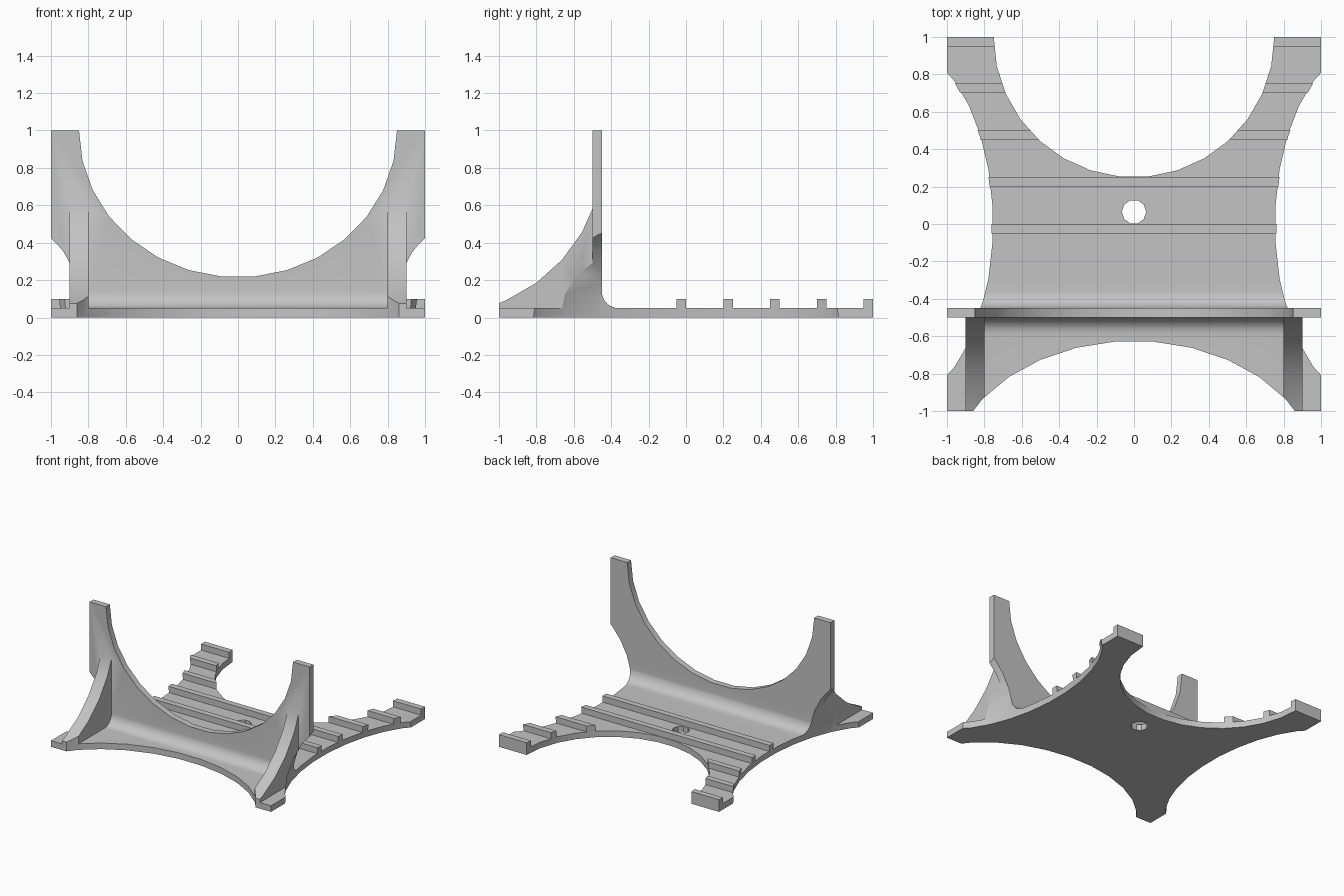
import bpy, bmesh
from math import cos, sin, radians
from mathutils import Matrix

cube = bpy.data.objects.get("Cube")
if cube:
    bpy.data.objects.remove(cube, do_unlink=True)

grey = bpy.data.materials.new("plain_grey")
grey.use_nodes = True
grey.diffuse_color = (0.55, 0.55, 0.55, 1)
grey.node_tree.nodes["Principled BSDF"].inputs["Base Color"].default_value = (0.55, 0.55, 0.55, 1)


def finish(name, bm):
    bmesh.ops.recalc_face_normals(bm, faces=bm.faces)
    mesh = bpy.data.meshes.new(name)
    bm.to_mesh(mesh)
    bm.free()
    mesh.materials.append(grey)
    obj = bpy.data.objects.new(name, mesh)
    bpy.context.collection.objects.link(obj)
    return obj


def prism(name, outline, axis, start, end):
    """Extrude a 2D outline along an axis; the outline uses the other two axes in order."""
    bm = bmesh.new()
    verts = []
    for point in outline:
        co = list(point)
        co.insert("xyz".index(axis), start)
        verts.append(bm.verts.new(co))
    result = bmesh.ops.extrude_face_region(bm, geom=[bm.faces.new(verts)])
    shift = [0, 0, 0]
    shift["xyz".index(axis)] = end - start
    moved = [g for g in result["geom"] if isinstance(g, bmesh.types.BMVert)]
    bmesh.ops.translate(bm, verts=moved, vec=shift)
    # The starting cap is kept or rebuilt so that the solid is closed
    edges = [e for e in bm.edges if e.is_boundary]
    if edges:
        bmesh.ops.holes_fill(bm, edges=edges)
    return finish(name, bm)


def arc(centre, rx, ry, first, last, steps):
    angles = [radians(first + (last - first) * i / steps) for i in range(steps + 1)]
    return [(centre[0] + rx * cos(a), centre[1] + ry * sin(a)) for a in angles]


def ellipse(centre, rx, ry, sides=30):
    return arc(centre, rx, ry, 0, 360, sides)[:-1]


def combine(target, tool, operation):
    mod = target.modifiers.new(operation.lower(), "BOOLEAN")
    mod.operation = operation
    mod.solver = "EXACT"
    mod.object = tool
    bpy.context.view_layer.objects.active = target
    bpy.ops.object.modifier_apply(modifier=mod.name)
    bpy.data.objects.remove(tool, do_unlink=True)


# Side profile: base plate, ribs, upright wall and its two fillets
plate, rib, fillet = 0.05, 0.1, 0.09
profile = [(-1, 0), (1, 0)]
for y in (1, 0.75, 0.5, 0.25, 0):
    if y < 1:
        profile.append((y, plate))
    profile += [(y, rib), (y - 0.05, rib), (y - 0.05, plate)]
low = plate + fillet
profile += arc((-0.45 + fillet, low), fillet, fillet, 270, 180, 8)
profile += [(-0.45, 1), (-0.5, 1)]
profile += arc((-0.5 - fillet, low), fillet, fillet, 0, -90, 8)
profile.append((-1, plate))
body = prism("cradle_stand", profile, "x", -1, 1)

# Curved gussets in front of the wall
gusset = [(-1, 0.02), (-0.47, 0.02), (-0.47, 0.62)]
curve = arc((-1.31, 0.89), 0.87, 0.87, -18, -66, 4)
gusset += curve + [(-1, 0.076)]
# The last curve point sits just ahead of the front edge
for left in (0.8, -0.9):
    combine(body, prism("gusset", gusset, "x", left, left + 0.1), "UNION")

# Large scoops: wall, back edge, front edge, and the small hole
cutters = [
    prism("wall_cutter", ellipse((0, 1), 0.85, 0.785), "y", -0.6, -0.3),
    prism("back_cutter", ellipse((0, 1), 0.75, 0.75), "z", -0.2, 0.4),
    prism("front_cutter", ellipse((0, -1.375), 1, 0.75), "z", -0.2, 0.8),
    prism("hole_cutter", ellipse((0, 0.065), 0.065, 0.065, 10), "z", -0.2, 0.4),
]

# Rounded waist on each side
for side in (-1, 1):
    bm = bmesh.new()
    place = Matrix.Translation((side * 1.25, 0, 0)) @ Matrix.Diagonal((0.5, 0.95, 0.625, 1))
    bmesh.ops.create_uvsphere(bm, u_segments=30, v_segments=16, radius=1, matrix=place)
    cutters.append(finish("waist_cutter", bm))
for cutter in cutters:
    combine(body, cutter, "DIFFERENCE")

bpy.ops.object.select_all(action="DESELECT")
body.select_set(True)
bpy.context.view_layer.objects.active = body
bpy.ops.object.shade_smooth_by_angle(angle=radians(30))
